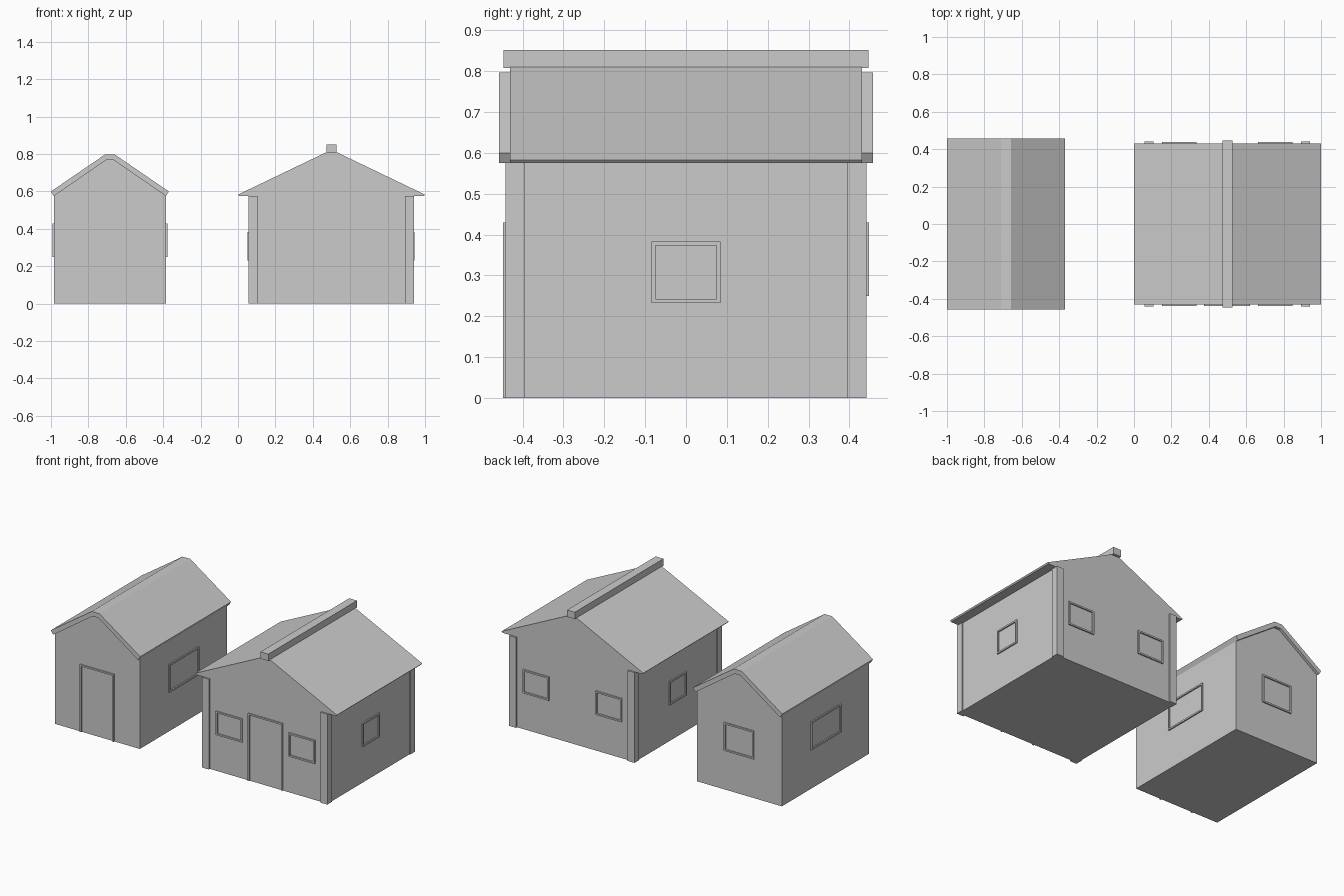
import bpy, bmesh
from mathutils import Matrix, Vector
from math import radians

if "Cube" in bpy.data.objects:
    bpy.data.objects.remove(bpy.data.objects["Cube"])


def prism(name, profile, depth):
    """Extrude an x-z profile along y, centred on y = 0."""
    bm = bmesh.new()
    face = bm.faces.new([bm.verts.new((x, -depth, z)) for x, z in profile])
    ext = bmesh.ops.extrude_face_region(bm, geom=[face])
    moved = [v for v in ext["geom"] if isinstance(v, bmesh.types.BMVert)]
    bmesh.ops.translate(bm, verts=moved, vec=(0, 2 * depth, 0))
    bmesh.ops.recalc_face_normals(bm, faces=bm.faces)
    return finish(name, bm)


def finish(name, bm):
    mesh = bpy.data.meshes.new(name)
    bm.to_mesh(mesh)
    bm.free()
    ob = bpy.data.objects.new(name, mesh)
    bpy.context.collection.objects.link(ob)
    return ob


def add_box(bm, x0, x1, y0, y1, z0, z1):
    size = Vector((x1 - x0, y1 - y0, z1 - z0))
    mid = Vector((x0 + x1, y0 + y1, z0 + z1)) / 2
    bmesh.ops.create_cube(bm, size=1, matrix=Matrix.Translation(mid) @ Matrix.Diagonal(size).to_4x4())


def frame(name, location, turn, width, z0, z1, sill=True, t=0.01, out=0.008):
    """Raised border on a wall; turn 0 faces the front."""
    bm = bmesh.new()
    w = width / 2
    low = z0 + t if sill else z0
    add_box(bm, -w, -w + t, -out, 0.004, low, z1 - t)
    add_box(bm, w - t, w, -out, 0.004, low, z1 - t)
    add_box(bm, -w, w, -out, 0.004, z1 - t, z1)
    if sill:
        add_box(bm, -w, w, -out, 0.004, z0, z0 + t)
    ob = finish(name, bm)
    ob.location = (*location, 0)
    ob.rotation_euler.z = radians(turn)


# Small house: walls with gables, and an overhanging roof slab
c = -0.685
prism("small_house_walls", [(c - 0.3, 0), (c + 0.3, 0), (c + 0.3, 0.577), (c + 0.02, 0.77),
                            (c - 0.02, 0.77), (c - 0.3, 0.577)], 0.44)
prism("small_house_roof", [(c - 0.315, 0.6), (c - 0.3, 0.575), (c - 0.02, 0.768), (c + 0.02, 0.768),
                           (c + 0.3, 0.575), (c + 0.315, 0.6), (c + 0.027, 0.797), (c - 0.027, 0.797)], 0.458)
frame("small_house_door_frame", (c, -0.44), 0, 0.24, 0, 0.43, sill=False)
frame("small_house_back_window", (c, 0.44), 180, 0.21, 0.25, 0.43)
for side, x, turn in (("right", c + 0.3, 90), ("left", c - 0.3, -90)):
    frame(f"small_house_{side}_window", (x, 0), turn, 0.3, 0.25, 0.43)

# Large house: walls and roof share one flush gable profile
prism("large_house_body", [(0.06, 0), (0.935, 0), (0.935, 0.575), (0.993, 0.575), (1.0, 0.583),
                           (0.525, 0.811), (0.475, 0.811), (0, 0.583), (0.007, 0.575), (0.06, 0.575)], 0.431)
prism("large_house_ridge_beam", [(0.472, 0.808), (0.527, 0.808), (0.527, 0.852), (0.472, 0.852)], 0.447)
frame("large_house_door_frame", (0.4975, -0.431), 0, 0.245, 0, 0.43, sill=False)

# Large house windows: two front, two back, one on each side
for face, y, turn in (("front", -0.431, 0), ("back", 0.431, 180)):
    for side, x in (("left", 0.242), ("right", 0.755)):
        frame(f"large_house_{face}_{side}_window", (x, y), turn, 0.185, 0.232, 0.383)
for side, x, turn in (("right", 0.935, 90), ("left", 0.06, -90)):
    frame(f"large_house_{side}_window", (x, 0), turn, 0.17, 0.232, 0.383)

# Corner posts
bm = bmesh.new()
for x in (0.055, 0.892):
    for y in (-0.442, 0.395):
        add_box(bm, x, x + 0.048, y, y + 0.047, 0, 0.576)
finish("large_house_corner_posts", bm)
